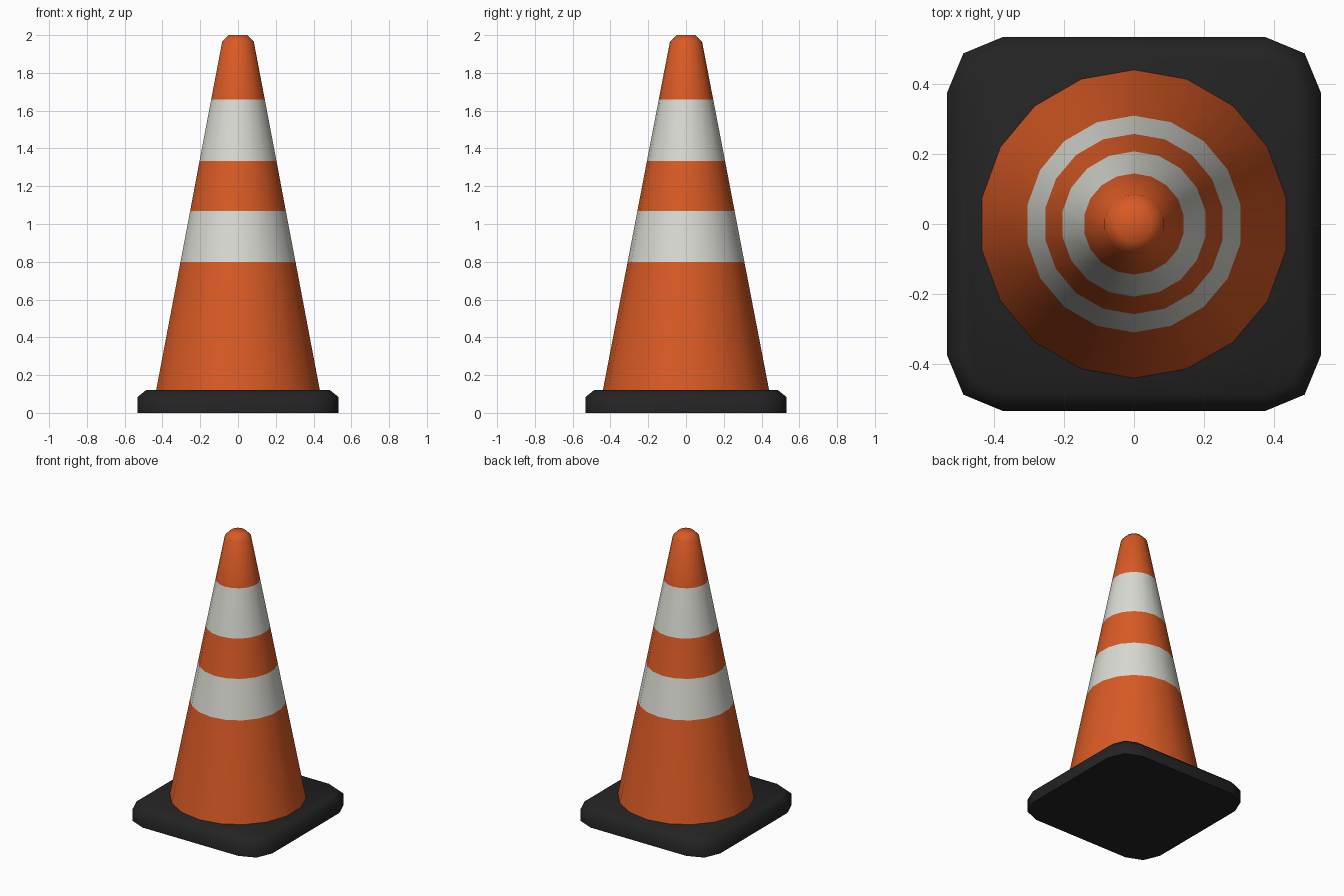
import bpy, bmesh, math

if "Cube" in bpy.data.objects:
    bpy.data.objects.remove(bpy.data.objects["Cube"])


def material(name, rgb):
    m = bpy.data.materials.new(name)
    m.diffuse_color = (*rgb, 1.0)
    m.use_nodes = True
    m.node_tree.nodes["Principled BSDF"].inputs["Base Color"].default_value = m.diffuse_color
    return m


orange = material("orange", (0.69, 0.102, 0.018))
white = material("off white", (0.70, 0.70, 0.65))
black = material("black rubber", (0.017, 0.017, 0.017))


def build(name, rings, mats, bands=None, cap_bottom=True):
    """Stack equal rings of points into a smooth skin with a flat top."""
    bm = bmesh.new()
    loops = [[bm.verts.new(p) for p in ring] for ring in rings]
    n = len(loops[0])
    for k, (lo, hi) in enumerate(zip(loops, loops[1:])):
        for i in range(n):
            j = (i + 1) % n
            f = bm.faces.new((lo[i], lo[j], hi[j], hi[i]))
            f.material_index = bands[k] if bands else 0
    bm.faces.new(loops[-1])
    if cap_bottom:
        bm.faces.new(loops[0][::-1])
    me = bpy.data.meshes.new(name)
    bm.to_mesh(me)
    bm.free()
    for m in mats:
        me.materials.append(m)
    me.shade_smooth()
    me.set_sharp_from_angle(angle=math.radians(60))
    ob = bpy.data.objects.new(name, me)
    bpy.context.collection.objects.link(ob)
    return ob


def circle(r, z, n=18):
    a = [math.pi / 2 + 2 * math.pi * i / n for i in range(n)]
    return [(r * math.cos(t), r * math.sin(t), z) for t in a]


def rounded_square(half, radius, z, steps=2):
    c = half - radius
    pts = []
    for q in range(4):
        mid = math.radians(45 + 90 * q)
        cx, cy = math.copysign(c, math.cos(mid)), math.copysign(c, math.sin(mid))
        for s in range(steps + 1):
            t = math.pi / 2 * (q + s / steps)
            pts.append((cx + radius * math.cos(t), cy + radius * math.sin(t), z))
    return pts


# Rubber base: slab with cut corners and a chamfered top edge
build("base", [rounded_square(0.533, 0.158, 0.0),
               rounded_square(0.533, 0.158, 0.083),
               rounded_square(0.485, 0.11, 0.122)], [black])

# Cone body: flush white bands and a rounded tip
profile = [(0.44, 0.12), (0.309, 0.80), (0.257, 1.07), (0.207, 1.333),
           (0.144, 1.66), (0.085, 1.965), (0.05, 2.0)]
build("cone", [circle(r, z) for r, z in profile], [orange, white],
      bands=[0, 1, 0, 1, 0, 0])
